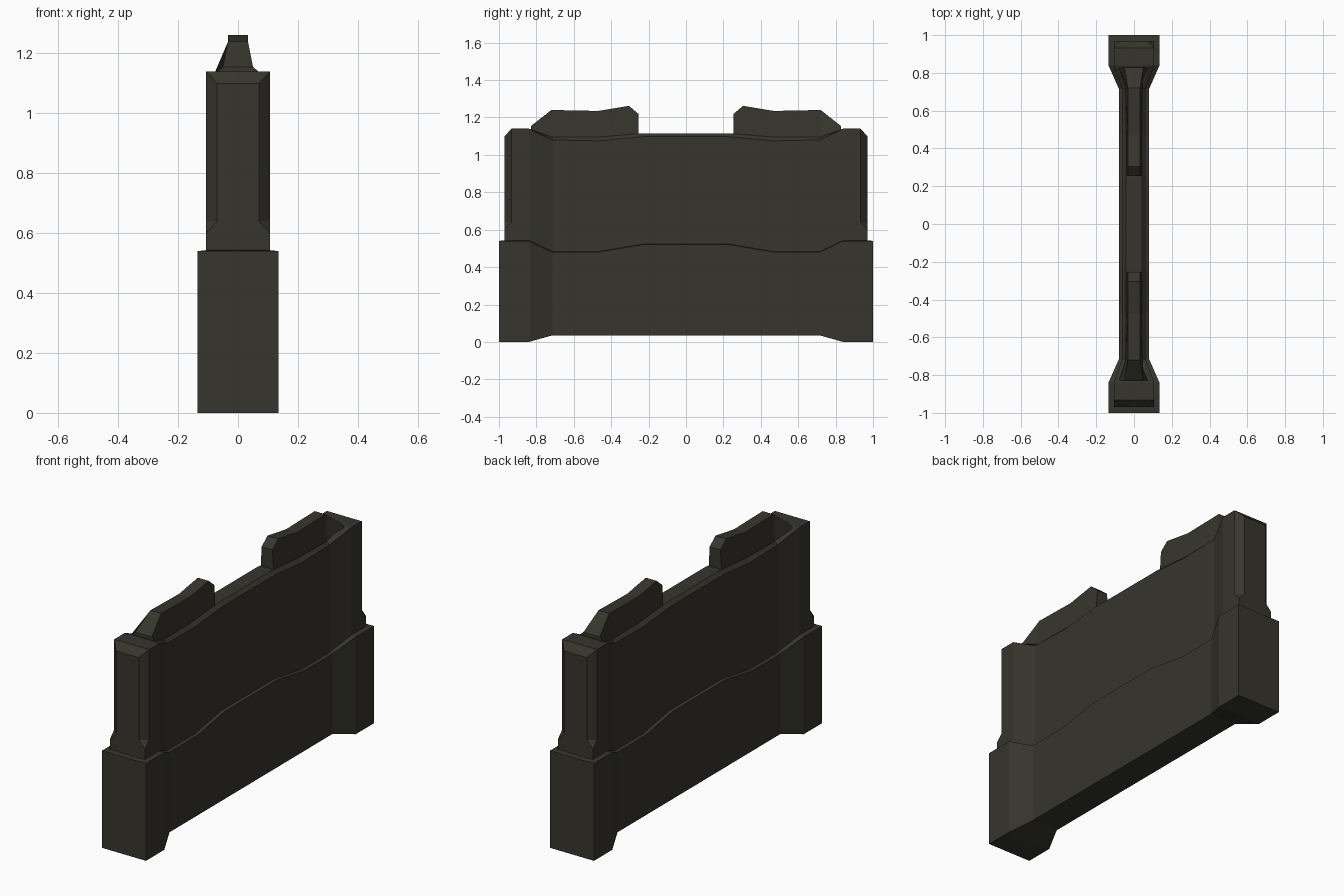
import bpy, bmesh

if "Cube" in bpy.data.objects:
    bpy.data.objects.remove(bpy.data.objects["Cube"])

mat = bpy.data.materials.new("dark olive stone")
mat.diffuse_color = (0.037, 0.035, 0.026, 1)
mat.use_nodes = True
mat.node_tree.nodes["Principled BSDF"].inputs["Base Color"].default_value = mat.diffuse_color


def loft(name, rings, cap_start=False, cap_end=False, open_y=None):
    """Skin closed rings in order, then mirror the part across y = 0."""
    bm = bmesh.new()
    vr = [[bm.verts.new(p) for p in r] for r in rings]
    n = len(rings[0])
    for a, b in zip(vr, vr[1:]):
        for i in range(n):
            j = (i + 1) % n
            bm.faces.new((a[i], a[j], b[j], b[i]))
    if cap_start:
        bm.faces.new(vr[0][::-1])
    if cap_end:
        bm.faces.new(vr[-1])
    bmesh.ops.remove_doubles(bm, verts=bm.verts, dist=1e-4)
    bmesh.ops.recalc_face_normals(bm, faces=bm.faces)
    if open_y is not None:  # drop the hidden face where parts join
        hidden = [f for f in bm.faces if all(abs(v.co.y - open_y) < 1e-4 for v in f.verts)]
        bmesh.ops.delete(bm, geom=hidden, context='FACES')
    me = bpy.data.meshes.new(name)
    bm.to_mesh(me)
    bm.free()
    me.materials.append(mat)
    ob = bpy.data.objects.new(name, me)
    bpy.context.collection.objects.link(ob)
    m = ob.modifiers.new("mirror", 'MIRROR')
    m.use_axis = (False, True, False)
    m.use_clip = True
    return ob


def section(y, half):
    """Symmetric cross-section at y from (x, z) points on the right half."""
    return [(x, y, z) for x, z in half] + [(-x, y, z) for x, z in reversed(half)]


# Wall: wide base, ledge, narrower upper wall, chamfered top
# y, base half width, bottom, ledge z, upper half width, side top z, cap half width, cap z
wall = [
    (0.00, 0.08, 0.035, 0.52, 0.062, 1.097, 0.042, 1.115),
    (0.23, 0.08, 0.035, 0.52, 0.062, 1.097, 0.042, 1.115),
    (0.47, 0.08, 0.035, 0.48, 0.062, 1.075, 0.042, 1.095),
    (0.715, 0.08, 0.035, 0.48, 0.062, 1.08, 0.045, 1.095),
    (0.84, 0.135, 0.0, 0.54, 0.107, 1.14, 0.08, 1.14),
]
loft("wall", [section(y, [(bw, zb), (bw, zl), (uw, zl + 0.003), (uw, zu), (cw, zc)])
              for y, bw, zb, zl, uw, zu, cw, zc in wall])


# End pillar: six-sided rings stacked upwards, with chamfered outer face
def pillar_ring(w, y_side, x_front, y_front, z, z_front=None):
    zf = z if z_front is None else z_front
    return [(-w, 0.84, z), (w, 0.84, z), (w, y_side, z),
            (x_front, y_front, zf), (-x_front, y_front, zf), (-w, y_side, z)]


loft("end_pillar", [
    pillar_ring(0.135, 1.0, 0.135, 1.0, 0.0),
    pillar_ring(0.135, 1.0, 0.135, 1.0, 0.54),
    pillar_ring(0.107, 0.97, 0.107, 0.97, 0.543),
    pillar_ring(0.107, 0.97, 0.107, 0.97, 0.60),
    pillar_ring(0.107, 0.933, 0.07, 0.97, 0.64),
    pillar_ring(0.107, 0.933, 0.07, 0.97, 1.14, 1.10),
    pillar_ring(0.107, 0.933, 0.107, 0.933, 1.14),
], cap_start=True, cap_end=True, open_y=0.84)

# Raised crest on each half of the wall: y, base half width, base z, top half width, top z
crest = [
    (0.255, 0.040, 1.09, 0.033, 1.22),
    (0.305, 0.040, 1.09, 0.033, 1.262),
    (0.47, 0.040, 1.08, 0.033, 1.235),
    (0.72, 0.045, 1.08, 0.033, 1.24),
    (0.828, 0.080, 1.13, 0.050, 1.155),
]
loft("crest", [section(y, [(bw, zb), (tw, zt)]) for y, bw, zb, tw, zt in crest],
     cap_start=True, cap_end=True)
